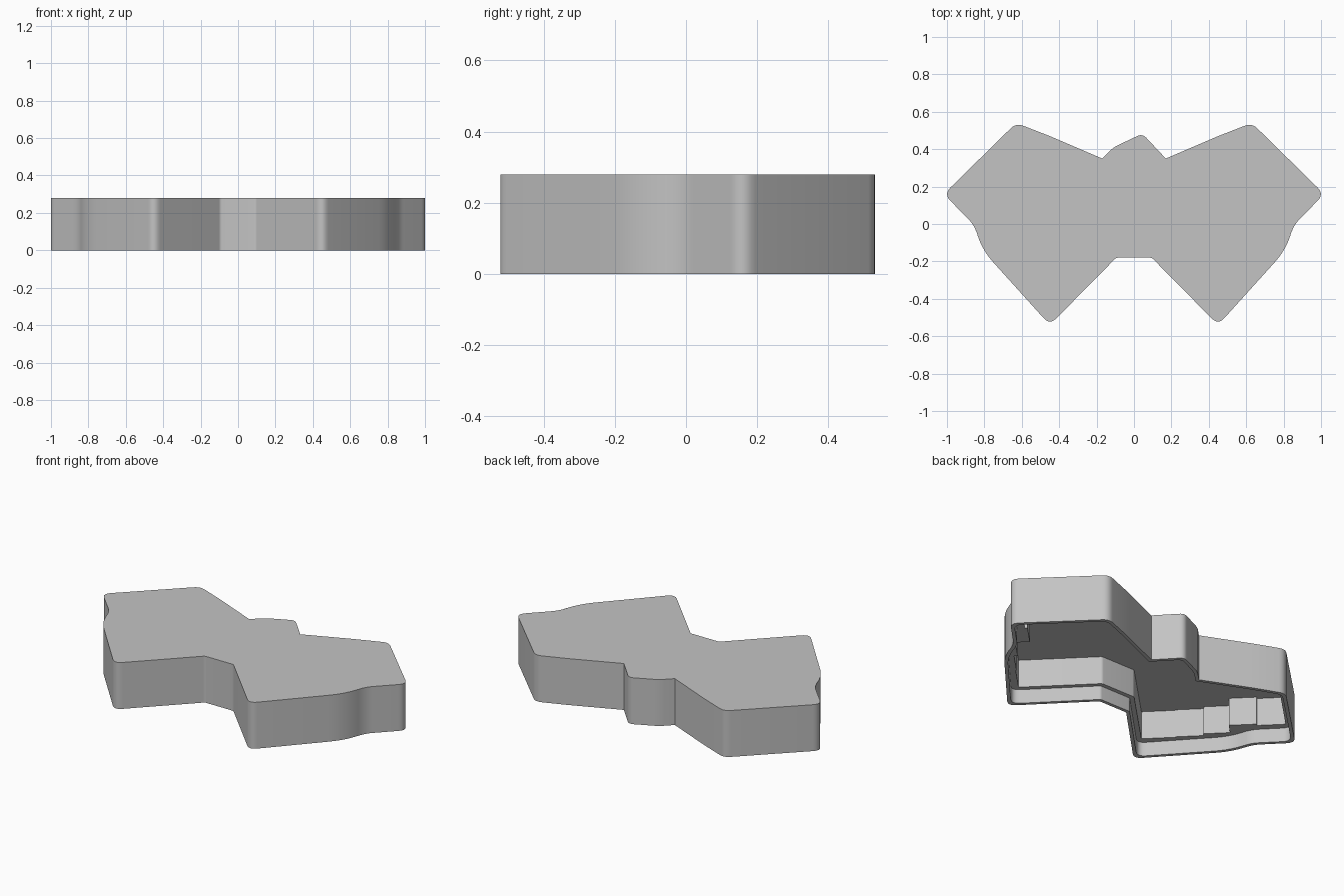
import bpy, bmesh, math
from mathutils import Vector

cube = bpy.data.objects.get("Cube")
if cube:
    bpy.data.objects.remove(cube, do_unlink=True)

HEIGHT, CEILING, LEDGE = 0.28, 0.255, 0.085
LIP, WALL = 0.02, 0.045

grey = bpy.data.materials.new("plain_grey")
grey.use_nodes = True
grey.diffuse_color = (0.55, 0.55, 0.55, 1)
grey.node_tree.nodes["Principled BSDF"].inputs["Base Color"].default_value = grey.diffuse_color

# Sharp corners of one wing, front to back: x, y, rounding length
WING = [(0.095, -0.18, 0.01), (0.45, -0.54, 0.05), (0.82, -0.13, 0.10), (0.85, -0.01, 0.05),
        (1.017, 0.16, 0.05), (0.63, 0.54, 0.04), (0.45, 0.47, 0.04), (0.17, 0.35, 0)]
BUMP = [(0.045, 0.483, 0.03), (-0.11, 0.41, 0.03)]

# Stepped columns of the pocket: edge along the wing, reach towards the front
COLUMNS = [(-0.015, 0.635), (0.17, 0.63), (0.327, 0.61), (0.474, 0.53), (0.627, 0.545)]
COLUMN_END = 0.785


def closed(half, middle):
    """Join a wing, the back bump and the mirrored wing."""
    return half + middle + [(-x, y, r) for x, y, r in reversed(half)]


def inset(points, distance):
    """Move every edge of a counterclockwise outline inward."""
    result = []
    for i, (x, y, r) in enumerate(points):
        p = Vector((x, y))
        a = (p - Vector(points[i - 1][:2])).normalized()
        b = (Vector(points[(i + 1) % len(points)][:2]) - p).normalized()
        na, nb = Vector((-a.y, a.x)), Vector((-b.y, b.x))
        q = p + (na + nb) * distance / (1 + na.dot(nb))
        result.append((q.x, q.y, r))
    return result


def rounded(points, steps=6):
    """Replace corners that have a rounding length with short curves."""
    result = []
    for i, (x, y, r) in enumerate(points):
        p = Vector((x, y))
        if r == 0:
            result.append(p)
            continue
        a = p + (Vector(points[i - 1][:2]) - p).normalized() * r
        b = p + (Vector(points[(i + 1) % len(points)][:2]) - p).normalized() * r
        for k in range(steps + 1):
            t = k / steps
            result.append(a * (1 - t) ** 2 + p * 2 * t * (1 - t) + b * t * t)
    return result


def prism(name, points, bottom, top):
    bm = bmesh.new()
    base = bm.faces.new([bm.verts.new((p.x, p.y, bottom)) for p in points])
    side = bmesh.ops.extrude_face_region(bm, geom=[base])
    moved = [v for v in side["geom"] if isinstance(v, bmesh.types.BMVert)]
    bmesh.ops.translate(bm, verts=moved, vec=(0, 0, top - bottom))
    bmesh.ops.recalc_face_normals(bm, faces=bm.faces)
    mesh = bpy.data.meshes.new(name)
    bm.to_mesh(mesh)
    bm.free()
    mesh.materials.append(grey)
    obj = bpy.data.objects.new(name, mesh)
    bpy.context.collection.objects.link(obj)
    return obj


# Outer body
outline = closed(WING, BUMP)
case = prism("case_shell", rounded(outline), 0, HEIGHT)

# Shallow recess for the base plate, leaving a thin lip
recess = prism("recess_cutter", rounded(inset(outline, LIP)), -0.1, LEDGE)

# Deep pocket with stepped column ends
inner = inset(outline, WALL)
ends = [edge for edge, _ in COLUMNS[1:]] + [COLUMN_END]
stairs = []
for (start, reach), end in zip(COLUMNS, ends):
    for along in (start, end):
        stairs.append(((along + reach) / math.sqrt(2), (along - reach) / math.sqrt(2), 0))
n = len(WING)
half = inner[:1] + stairs + inner[5:n]
pocket = prism("pocket_cutter", rounded(closed(half, inner[n:n + 2])), -0.05, CEILING)

# Hollow the body from below
bpy.ops.object.select_all(action="DESELECT")
bpy.context.view_layer.objects.active = case
case.select_set(True)
for cutter in (recess, pocket):
    cutter.hide_render = True
    cut = case.modifiers.new("hollow", "BOOLEAN")
    cut.operation = "DIFFERENCE"
    cut.solver = "EXACT"
    cut.object = cutter
    bpy.ops.object.modifier_apply(modifier=cut.name)
    bpy.data.objects.remove(cutter, do_unlink=True)

bpy.ops.object.shade_smooth_by_angle(angle=math.radians(30))
